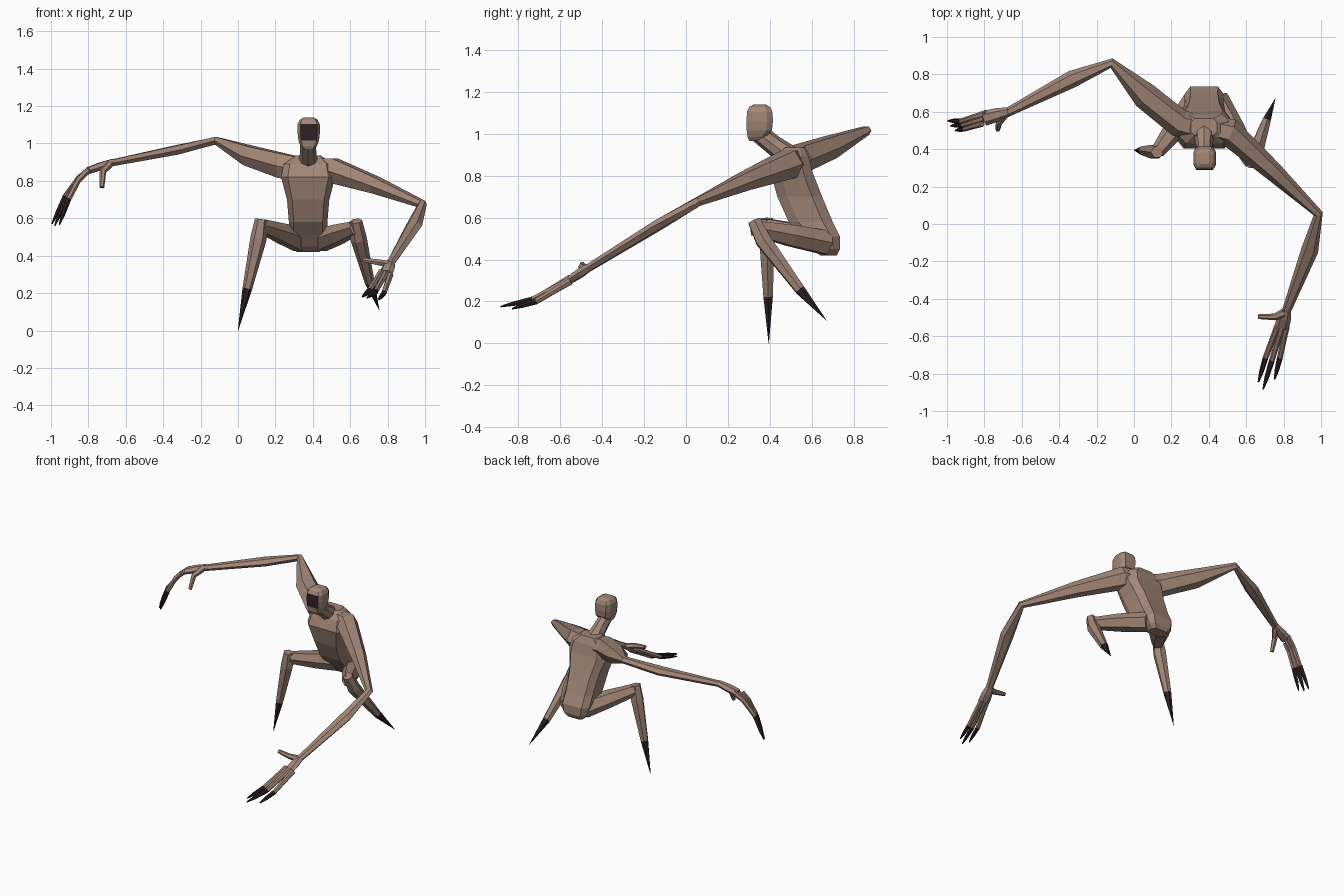
import bpy, bmesh, math
from mathutils import Vector

if "Cube" in bpy.data.objects:
    bpy.data.objects.remove(bpy.data.objects["Cube"])


def material(name, col):
    m = bpy.data.materials.new(name)
    m.diffuse_color = (*col, 1)
    m.use_nodes = True
    m.node_tree.nodes["Principled BSDF"].inputs["Base Color"].default_value = m.diffuse_color
    return m


SKIN = material("clay skin", (0.36, 0.24, 0.185))
DARK = material("dark claw", (0.03, 0.014, 0.018))


def loft(name, rings, dark=lambda face: False):
    """Skin a list of equal-length vertex rings into a closed flat-shaded solid."""
    bm = bmesh.new()
    vs = [[bm.verts.new(p) for p in r] for r in rings]
    n = len(rings[0])
    for a, b in zip(vs, vs[1:]):
        for i in range(n):
            j = (i + 1) % n
            bm.faces.new((a[i], a[j], b[j], b[i]))
    bm.faces.new(vs[0][::-1])
    bm.faces.new(vs[-1])
    bmesh.ops.recalc_face_normals(bm, faces=bm.faces)
    for f in bm.faces:
        f.material_index = int(dark(f))
    me = bpy.data.meshes.new(name)
    bm.to_mesh(me)
    bm.free()
    me.materials.append(SKIN)
    me.materials.append(DARK)
    ob = bpy.data.objects.new(name, me)
    bpy.context.collection.objects.link(ob)
    return ob


def limb(name, path, radii, ref=(0, 0, 1), sides=6, dark=lambda face: False):
    """Tapered tube; each radius is (across, along ref)."""
    pts = [Vector(p) for p in path]
    rings = []
    for i, p in enumerate(pts):
        t = Vector()
        if i:
            t += (p - pts[i - 1]).normalized()
        if i < len(pts) - 1:
            t += (pts[i + 1] - p).normalized()
        t.normalize()
        s = t.cross(Vector(ref)).normalized()
        u = s.cross(t)
        a, b = radii[i]
        rings.append([p + s * a * math.cos(k) + u * b * math.sin(k)
                      for k in (math.tau * q / sides for q in range(sides))])
    return loft(name, rings, dark)


def block(name, cx, levels, dark=lambda face: False):
    """Stack of chamfered rectangles: (z, y, half width, half depth)."""
    shape = [(.75, -1), (1, -.55), (1, .55), (.7, 1), (-.7, 1), (-1, .55), (-1, -.55), (-.75, -1)]
    return loft(name, [[(cx + u * w, y + v * d, z) for u, v in shape]
                       for z, y, w, d in levels], dark)


# Torso leaning forward, neck and head with a dark face
block("torso", .375, [(.42, .68, .06, .04), (.45, .67, .09, .065), (.51, .645, .105, .09),
                      (.58, .595, .103, .105), (.70, .543, .113, .107), (.82, .503, .145, .1),
                      (.89, .508, .13, .078), (.935, .52, .07, .045)])
limb("neck", [(.375, .35, 1.0), (.375, .42, .945), (.375, .51, .88)],
     [(.042, .045), (.044, .048), (.06, .055)], sides=8)
block("head", .378, [(.965, .322, .027, .018), (.985, .338, .043, .044), (1.015, .35, .055, .06),
                     (1.06, .352, .06, .063), (1.105, .352, .059, .061),
                     (1.128, .352, .047, .05), (1.14, .352, .025, .03)],
      dark=lambda f: f.normal.y < -.9 and 1.01 < f.calc_center_median().z < 1.11)

# Arms: shoulder, upper arm, elbow, forearm, wrist
ARM = [(.07, .072), (.075, .075), (.062, .056), (.026, .024), (.046, .028), (.024, .02)]
limb("right_arm", [(.34, .51, .86), (.24, .54, .88), (.06, .685, .935), (-.12, .86, 1.015),
                   (-.33, .775, .965), (-.68, .595, .895)],
     ARM[:2] + [(.072, .06)] + ARM[3:])
limb("left_arm", [(.41, .51, .86), (.51, .49, .855), (.74, .285, .775), (.985, .055, .675),
                  (.94, -.14, .56), (.815, -.465, .36)],
     ARM[:2] + [(.052, .05)] + ARM[3:])

# Hands: wrist, knuckle centre, finger spread, (joint, tip) of each finger, thumb path
HANDS = {
    "right": ((-.67, .6, .9), (-.8, .565, .855), (.012, .028, .008),
              [((-.925, .55, .715), (-.995, .552, .57)),
               ((-.915, .53, .71), (-.98, .525, .56)),
               ((-.905, .51, .705), (-.955, .5, .565))],
              [(-.69, .585, .89), (-.722, .54, .85), (-.728, .505, .765)]),
    "left": ((.815, -.46, .365), (.79, -.55, .305), (-.024, 0, .008),
             [((.703, -.715, .215), (.665, -.845, .18)),
              ((.737, -.73, .21), (.69, -.885, .175)),
              ((.78, -.715, .2), (.752, -.83, .165))],
             [(.805, -.475, .355), (.75, -.497, .365), (.665, -.495, .378)]),
}
for side, (wrist, knuckle, spread, fingers, thumb) in HANDS.items():
    w, k, s = Vector(wrist), Vector(knuckle), Vector(spread)
    limb(side + "_palm", [w, w.lerp(k, .5), k], [(.025, .02), (.037, .024), (.04, .02)])
    for i, (joint, tip) in enumerate(fingers):
        j, t = Vector(joint), Vector(tip)
        base = k + s * (1 - i)
        knee = base.lerp(j, .45) + Vector((0, 0, .02 if side == "right" else 0))
        limb(f"{side}_finger_{i + 1}", [base, knee, j], [(.018, .018), (.016, .016), (.015, .015)])
        limb(f"{side}_claw_{i + 1}", [j, j.lerp(t, .6), t],
             [(.0155, .0155), (.012, .012), (.004, .004)], dark=lambda f: True)
    limb(side + "_thumb", thumb, [(.024, .02), (.018, .018), (.013, .013)],
         ref=(0, 1, 0) if side == "right" else (0, 0, 1))

# Legs: folded thigh, shin and a dark spike for a foot
LEGS = {
    "right": [(.33, .665, .48), (.235, .53, .52), (.125, .385, .56), (.05, .392, .225), (0, .395, 0)],
    "left": [(.44, .67, .48), (.535, .5, .515), (.63, .325, .55), (.705, .545, .255), (.755, .67, .11)],
}
for side, (hip, mid, knee, ankle, tip) in LEGS.items():
    limb(side + "_thigh", [hip, mid, knee], [(.065, .065), (.062, .058), (.038, .04)])
    k, a = Vector(knee), Vector(ankle)
    top = k + Vector((0, 0, .035))
    limb(side + "_shin", [top, k.lerp(a, .2), a],
         [(.034, .034), (.044, .042), (.026, .026)], ref=(0, 1, 0))
    limb(side + "_foot_spike", [a, tip], [(.026, .026), (.001, .001)], ref=(0, 1, 0),
         dark=lambda f: True)
